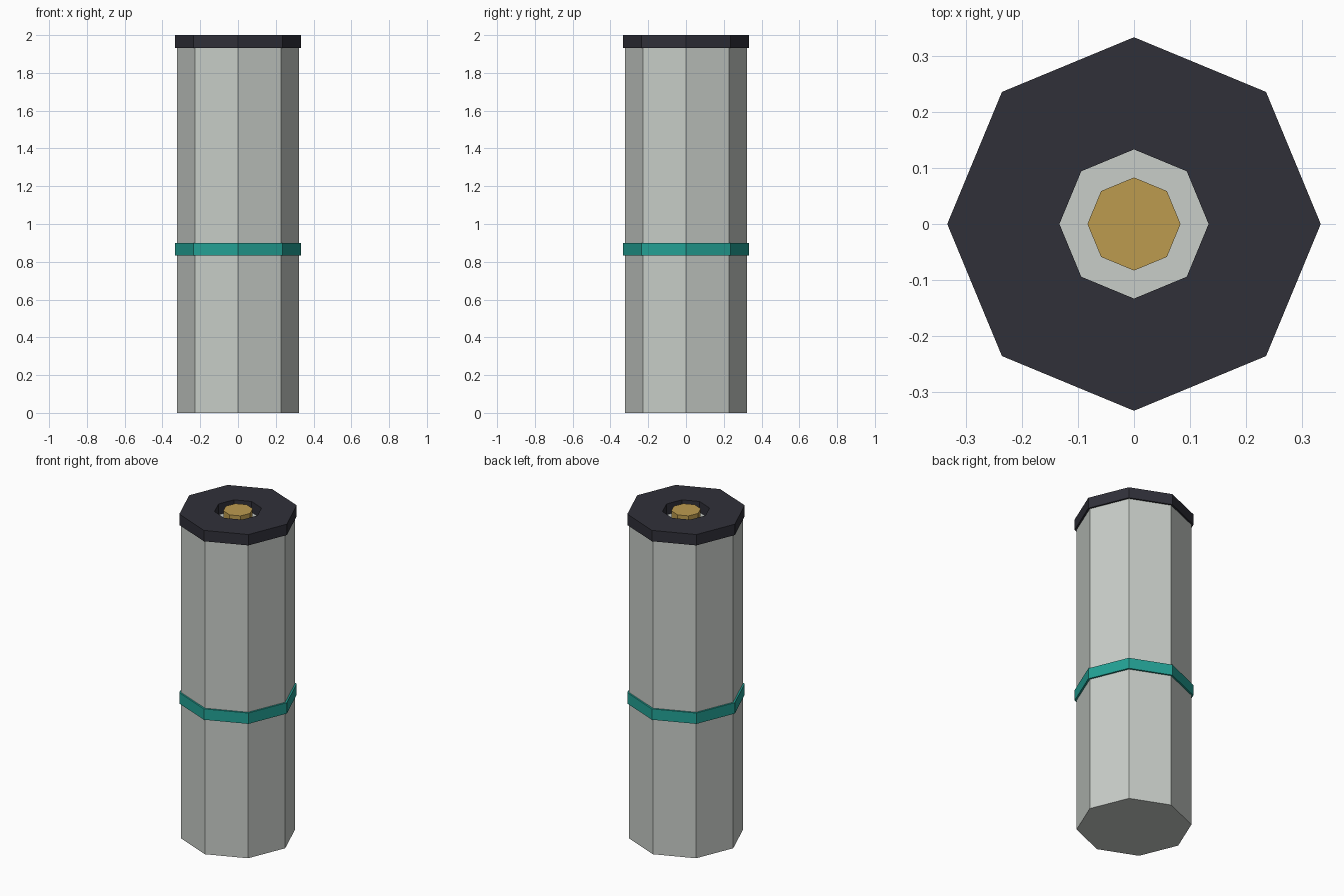
import bpy
import bmesh
from math import cos, sin, pi

SIDES = 8

cube = bpy.data.objects.get("Cube")
if cube:
    bpy.data.objects.remove(cube, do_unlink=True)


def material(name, rgb):
    """Flat material from sRGB values, stored as linear."""
    color = [((c / 255 + 0.055) / 1.055) ** 2.4 for c in rgb] + [1.0]
    mat = bpy.data.materials.new(name)
    mat.use_nodes = True
    mat.diffuse_color = color
    mat.node_tree.nodes["Principled BSDF"].inputs["Base Color"].default_value = color
    return mat


def lathe(name, profile, mat):
    """Turn a closed (radius, z) profile about z; radius 0 ends make caps."""
    bm = bmesh.new()
    rings = []
    for r, z in profile:
        rings.append([bm.verts.new((r * cos(2 * pi * i / SIDES),
                                    r * sin(2 * pi * i / SIDES), z))
                      for i in range(SIDES)])
    for a, b in zip(rings, rings[1:] + rings[:1]):
        for i in range(SIDES):
            j = (i + 1) % SIDES
            bm.faces.new((a[i], a[j], b[j], b[i]))
    finish(bm, name, mat)


def prism(name, radius, bottom, top, mat):
    """Solid octagonal prism with a corner on +x."""
    bm = bmesh.new()
    base = bm.faces.new([bm.verts.new((radius * cos(2 * pi * i / SIDES),
                                       radius * sin(2 * pi * i / SIDES), bottom))
                         for i in range(SIDES)])
    moved = bmesh.ops.extrude_face_region(bm, geom=[base], use_keep_orig=True)["geom"]
    verts = [v for v in moved if isinstance(v, bmesh.types.BMVert)]
    bmesh.ops.translate(bm, verts=verts, vec=(0, 0, top - bottom))
    finish(bm, name, mat)


def finish(bm, name, mat):
    bmesh.ops.recalc_face_normals(bm, faces=bm.faces)
    mesh = bpy.data.meshes.new(name)
    bm.to_mesh(mesh)
    bm.free()
    mesh.materials.append(mat)
    bpy.context.collection.objects.link(bpy.data.objects.new(name, mesh))


def collar(name, outer, inner, bottom, top, mat):
    lathe(name, [(outer, bottom), (outer, top), (inner, top), (inner, bottom)], mat)


grey = material("light_grey", (200, 205, 200))
dark = material("charcoal", (48, 48, 57))
teal = material("teal", (35, 161, 149))
brass = material("brass", (188, 155, 79))

# Main casing
prism("body", 0.322, 0.0, 1.933, grey)
# Coloured band round the casing
collar("band", 0.333, 0.31, 0.833, 0.90, teal)
# End cap with a central opening, and the contact inside it
collar("end_cap", 0.333, 0.133, 1.933, 2.0, dark)
prism("contact", 0.083, 1.933, 2.0, brass)
